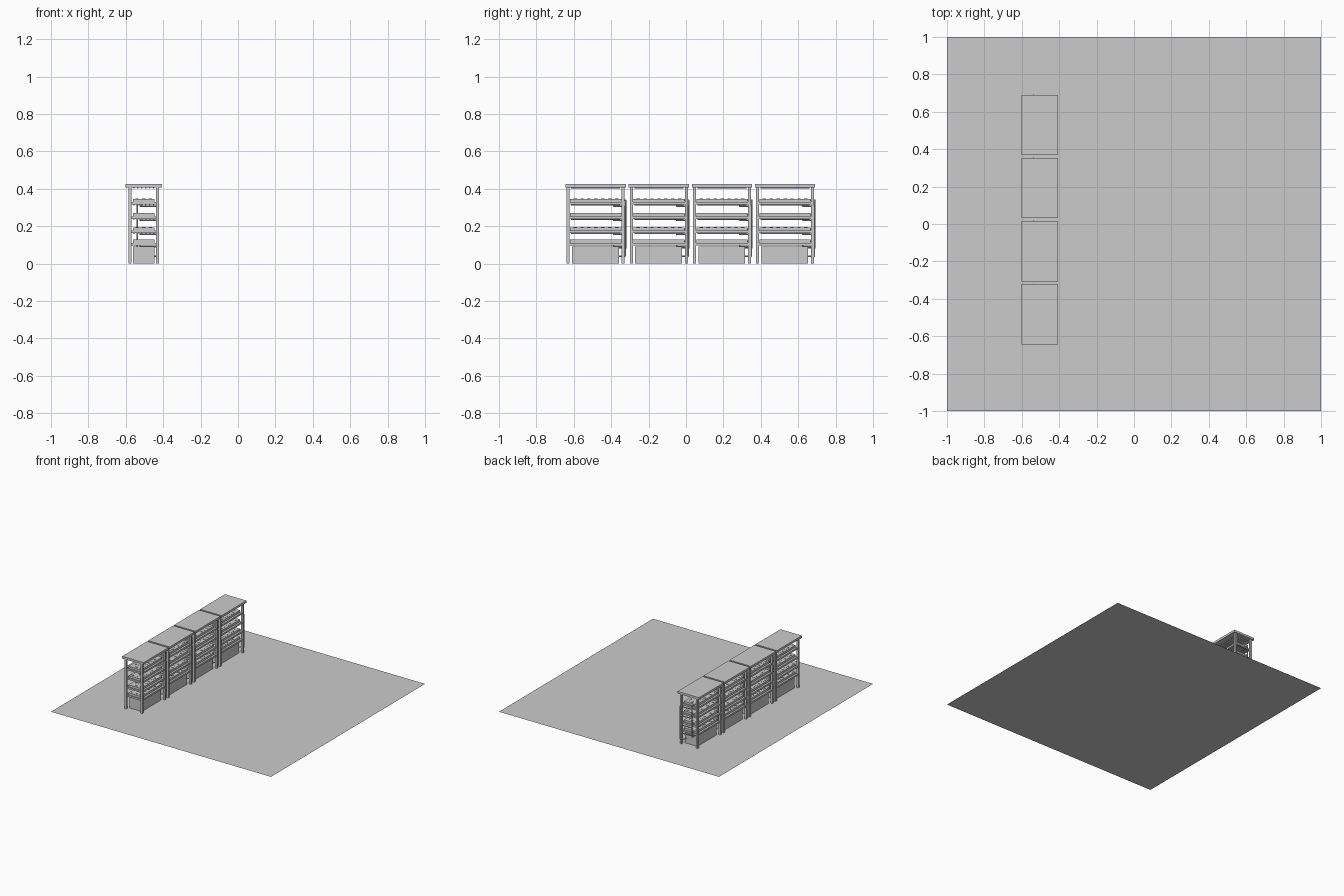
import bpy, bmesh, math
from mathutils import Vector, Matrix

if "Cube" in bpy.data.objects:
    bpy.data.objects.remove(bpy.data.objects["Cube"])

XC = -0.504                                   # centre line of the rack row
RACK_Y = [-0.482, -0.1445, 0.193, 0.53]       # rack centres
SHELF_Z = [0.104, 0.170, 0.246, 0.322]        # shelf mid heights


def add_box(bm, x0, x1, y0, y1, z0, z1):
    m = Matrix.Translation(((x0 + x1) / 2, (y0 + y1) / 2, (z0 + z1) / 2))
    m = m @ Matrix.Diagonal((x1 - x0, y1 - y0, z1 - z0, 1))
    bmesh.ops.create_cube(bm, size=1, matrix=m)


def add_rod(bm, a, b, r, n=10):
    a, b = Vector(a), Vector(b)
    d = b - a
    m = Matrix.Translation((a + b) / 2) @ d.to_track_quat('Z', 'Y').to_matrix().to_4x4()
    bmesh.ops.create_cone(bm, cap_ends=True, segments=n, radius1=r, radius2=r,
                          depth=d.length, matrix=m)


def add_pipe(bm, pts, r):
    for a, b in zip(pts, pts[1:]):
        add_rod(bm, a, b, r)
    for p in pts[1:-1]:
        bmesh.ops.create_icosphere(bm, subdivisions=1, radius=r * 1.1,
                                   matrix=Matrix.Translation(p))


def finish(bm, name):
    me = bpy.data.meshes.new(name)
    bm.to_mesh(me)
    bm.free()
    return me


parts = {}

# Top board
bm = bmesh.new()
add_box(bm, -0.098, 0.097, -0.162, 0.161, 0.408, 0.426)
parts["top_board"] = finish(bm, "top_board")

# Legs
bm = bmesh.new()
for x in (-0.073, 0.073):
    for y in (-0.148, 0.146):
        add_box(bm, x - 0.008, x + 0.008, y - 0.008, y + 0.008, 0, 0.41)
parts["legs"] = finish(bm, "legs")

# Shelves
bm = bmesh.new()
for z in SHELF_Z:
    add_box(bm, -0.073, 0.073, -0.146, 0.144, z - 0.007, z + 0.007)
parts["shelves"] = finish(bm, "shelves")

# Growing trays
bm = bmesh.new()
for z in SHELF_Z:
    add_box(bm, -0.057, 0.057, -0.138, 0.136, z + 0.006, z + 0.024)
parts["growing_trays"] = finish(bm, "growing_trays")

# Plant cups set into the trays
bm = bmesh.new()
for z in SHELF_Z:
    for i in range(3):
        for j in range(7):
            x, y = (i - 1) * 0.036, (j - 3) * 0.037
            add_rod(bm, (x, y, z + 0.02), (x, y, z + 0.026), 0.009, 12)
parts["plant_cups"] = finish(bm, "plant_cups")

# Light tubes under the top board and the upper shelves
bm = bmesh.new()
for z in [0.405] + [s - 0.008 for s in SHELF_Z[1:]]:
    for i in range(6):
        x = (i - 2.5) * 0.021
        add_rod(bm, (x, -0.132, z), (x, 0.13, z), 0.004, 8)
parts["light_tubes"] = finish(bm, "light_tubes")

# Water tank
bm = bmesh.new()
add_box(bm, -0.057, 0.057, -0.127, 0.123, 0, 0.092)
parts["water_tank"] = finish(bm, "water_tank")

# Supply riser with a branch into each tray
bm = bmesh.new()
add_pipe(bm, [(-0.034, 0.11, 0.084), (-0.034, 0.159, 0.084),
              (-0.034, 0.159, 0.339), (-0.034, 0.13, 0.339)], 0.004)
for z in SHELF_Z[:3]:
    add_rod(bm, (-0.034, 0.159, z + 0.015), (-0.034, 0.13, z + 0.015), 0.004)
parts["supply_pipe"] = finish(bm, "supply_pipe")

# Drain pipes below the trays, joined to a down pipe
bm = bmesh.new()
for z in SHELF_Z:
    zz = z - 0.014
    add_pipe(bm, [(-0.02, 0.095, z), (-0.02, 0.095, zz), (-0.02, 0.152, zz),
                  (0.078, 0.156, zz)], 0.004)
add_pipe(bm, [(0.078, 0.156, SHELF_Z[3] - 0.014), (0.078, 0.156, 0.04),
              (0.05, 0.14, 0.04), (0.04, 0.115, 0.04)], 0.004)
parts["drain_pipe"] = finish(bm, "drain_pipe")

# Place the four racks
for n, y in enumerate(RACK_Y, 1):
    for name, me in parts.items():
        ob = bpy.data.objects.new(f"rack_{n}_{name}", me)
        ob.location = (XC, y, 0)
        bpy.context.collection.objects.link(ob)

# Floor slab
bpy.ops.mesh.primitive_plane_add(size=2, location=(0, 0, 0))
bpy.context.object.name = "floor"
